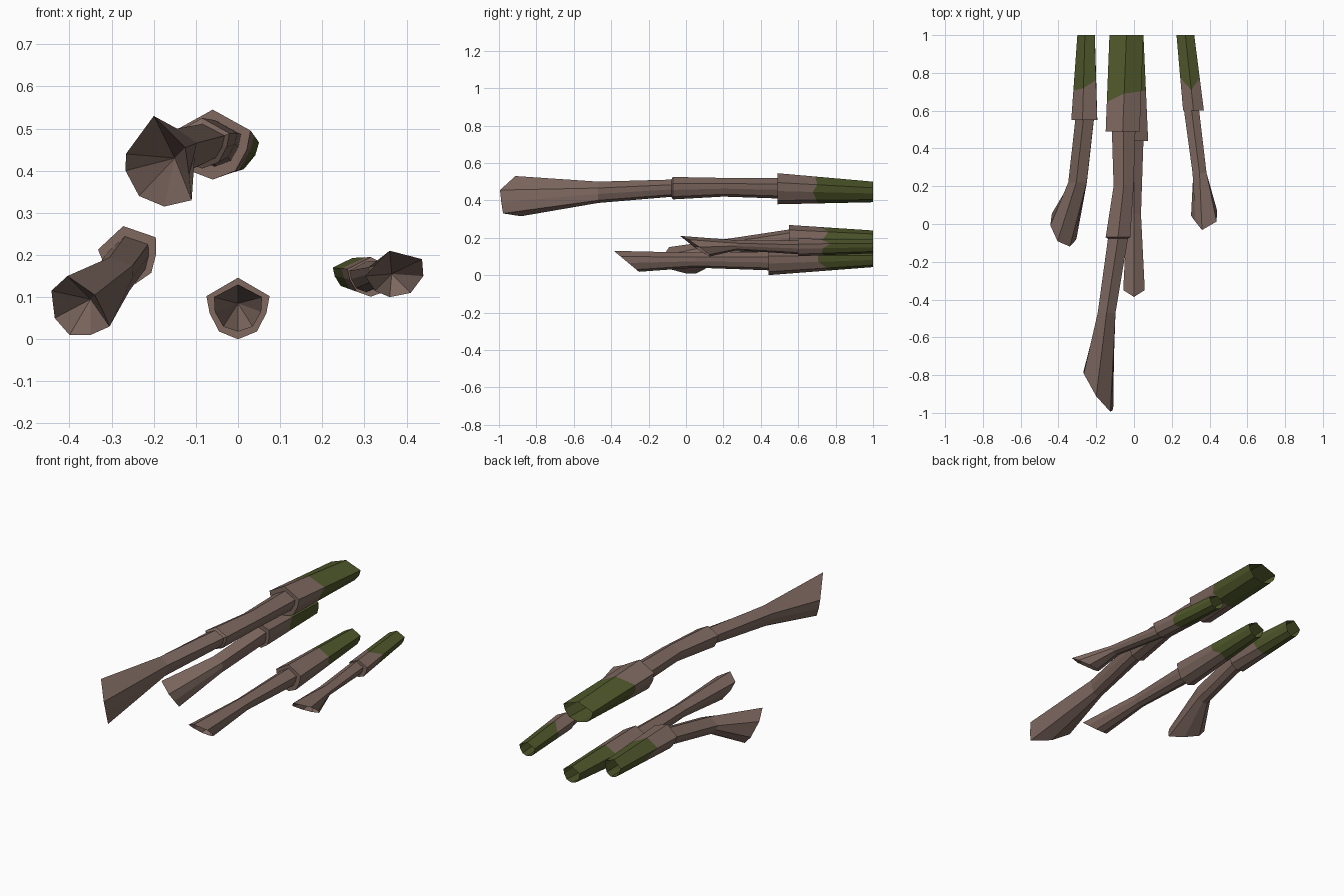
import bpy, bmesh, math, random

if "Cube" in bpy.data.objects:
    bpy.data.objects.remove(bpy.data.objects["Cube"])

random.seed(4)


def material(name, color):
    m = bpy.data.materials.new(name)
    m.diffuse_color = (*color, 1)
    m.use_nodes = True
    m.node_tree.nodes["Principled BSDF"].inputs["Base Color"].default_value = m.diffuse_color
    return m


BROWN = material("brown_bark", (0.21, 0.14, 0.117))
GREEN = material("moss_green", (0.08, 0.098, 0.024))

# Eight-sided cross-section with a ridge on top, clockwise from the ridge
SECTION = [(0, 1), (1, .4), (.9, -.15), (.6, -.75), (0, -1), (-.6, -.75), (-.9, -.15), (-1, .4)]


def ring(cx, y, cz, rx, rz, turn):
    c, s = math.cos(turn), math.sin(turn)
    return [(cx + rx * (u * c - v * s), y, cz + rz * (u * s + v * c)) for u, v in SECTION]


def root(name, turn, moss_y, rings, rim, rim_plane, apex):
    """Jointed hollow root: rings run from the back end to the slanted open mouth."""
    loops = [ring(*r, math.radians(turn)) for r in rings]
    # ragged edge of the green part, cut into the first sleeve
    a, b = loops[0], loops[1]
    edge = []
    for p, q in zip(a, b):
        t = (p[1] - moss_y + random.uniform(-.04, .04)) / (p[1] - q[1])
        edge.append(tuple(p[k] + (q[k] - p[k]) * t for k in range(3)))
    loops.insert(1, edge)
    # slanted mouth
    cx, y0, cz, sx, sz = rim_plane
    loops.append([(x, y0 + sx * (x - cx) + sz * (z - cz), z) for x, z in rim])

    bm = bmesh.new()
    vs = [[bm.verts.new(p) for p in lp] for lp in loops]
    n = len(SECTION)
    for i in range(len(vs) - 1):
        for j in range(n):
            k = (j + 1) % n
            f = bm.faces.new((vs[i][j], vs[i][k], vs[i + 1][k], vs[i + 1][j]))
            f.material_index = 1 if i == 0 else 0
    # hollow inside of the mouth
    tip = bm.verts.new(apex)
    for j in range(n):
        bm.faces.new((vs[-1][j], vs[-1][(j + 1) % n], tip))
    bmesh.ops.recalc_face_normals(bm, faces=bm.faces)
    me = bpy.data.meshes.new(name)
    bm.to_mesh(me)
    bm.free()
    me.materials.append(BROWN)
    me.materials.append(GREEN)
    ob = bpy.data.objects.new(name, me)
    bpy.context.collection.objects.link(ob)


# Each ring: centre x, y, centre z, half width, half height
root("root_top", 0, .67,
     [(-.04, 1, .445, .09, .055), (-.06, .49, .462, .09, .083), (-.055, .49, .465, .062, .055),
      (-.055, .2, .47, .053, .05), (-.085, -.07, .465, .065, .06), (-.085, -.078, .465, .053, .046),
      (-.145, -.47, .443, .047, .057)],
     [(-.2, .53), (-.125, .455), (-.116, .39), (-.11, .33),
      (-.175, .315), (-.235, .34), (-.267, .4), (-.266, .44)],
     (-.185, -.9, .42, -1.4, -.3), (-.15, -.6, .43))

root("root_left", 12, .74,
     [(-.25, 1, .19, .047, .05), (-.258, .55, .2, .07, .07), (-.258, .55, .195, .05, .05),
      (-.295, .22, .145, .05, .05)],
     [(-.405, .15), (-.34, .105), (-.32, .065), (-.305, .03),
      (-.35, .01), (-.4, .01), (-.435, .05), (-.443, .115)],
     (-.375, -.05, .08, -1.2, -1.1), (-.35, .1, .095))

root("root_middle", 0, .73,
     [(0, 1, .088, .05, .045), (0, .44, .073, .075, .073), (0, .44, .076, .05, .05),
      (0, .05, .08, .037, .04)],
     [(0, .13), (.057, .1), (.055, .065), (.035, .03),
      (0, .018), (-.035, .03), (-.055, .065), (-.057, .1)],
     (0, -.32, .075, 0, -1.2), (0, -.12, .085))

root("root_right", 0, .74,
     [(.272, 1, .155, .047, .038), (.315, .6, .148, .055, .047), (.305, .6, .148, .04, .036),
      (.347, .27, .16, .037, .027)],
     [(.36, .21), (.437, .19), (.44, .15), (.41, .11),
      (.36, .1), (.325, .115), (.302, .15), (.325, .175)],
     (.37, .05, .155, .2, -1.45), (.365, .18, .155))
